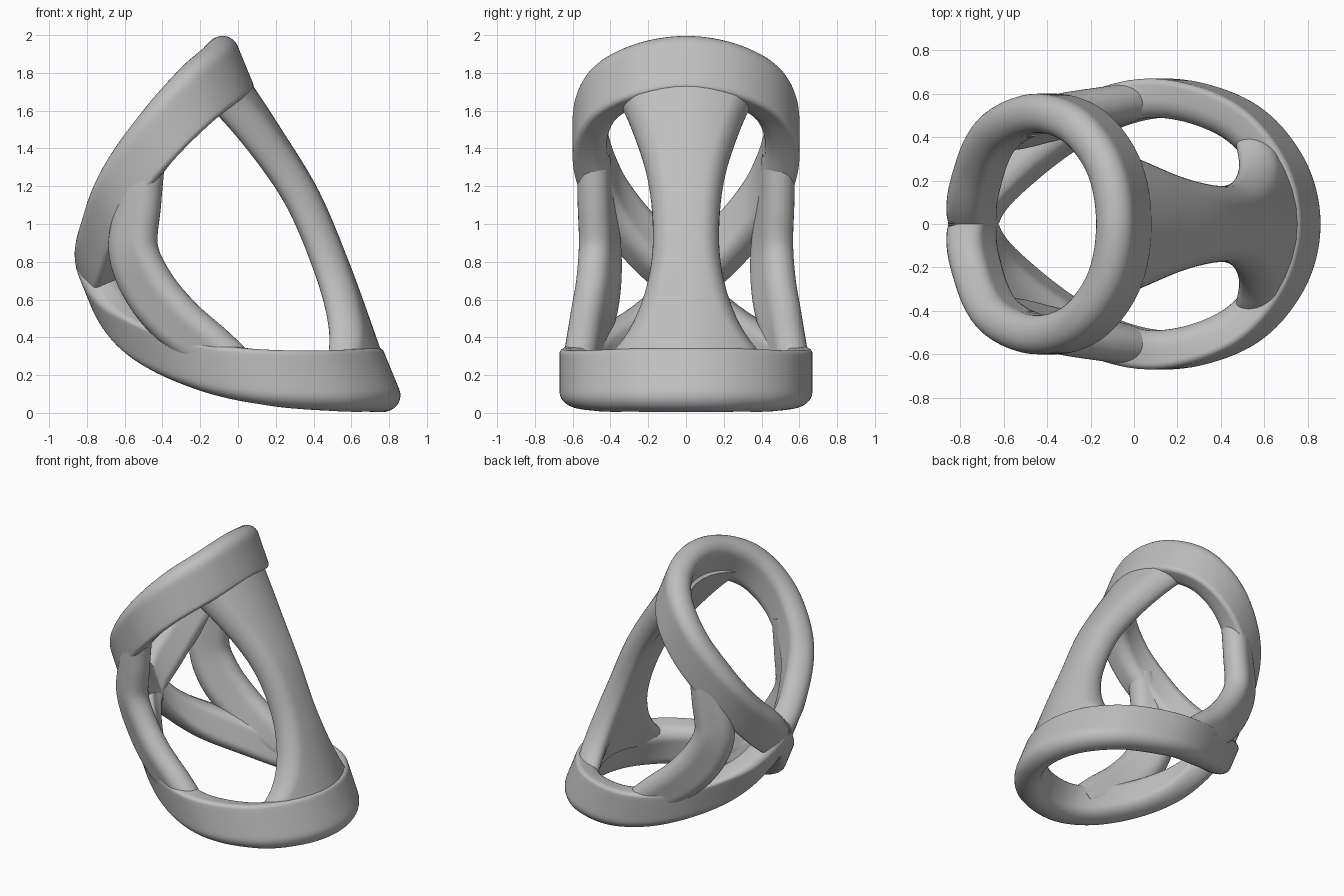
import bpy, bmesh, math
from mathutils import Vector

cube = bpy.data.objects.get("Cube")
if cube:
    bpy.data.objects.remove(cube)

grey = bpy.data.materials.new("plain_grey")
grey.use_nodes = True
grey.diffuse_color = (0.52, 0.52, 0.52, 1)
grey.node_tree.nodes["Principled BSDF"].inputs["Base Color"].default_value = (0.52, 0.52, 0.52, 1)

HALF_T = 0.09                                    # half the wall thickness
ROUND = 0.085
EDGE = 0.03
AXIS = Vector((-0.38, 0, 0.925)).normalized()    # slanted direction of the band height


def spline(pts, steps, closed=False):
    """Catmull-Rom samples through the points."""
    p = [Vector(q) for q in pts]
    n = len(p)
    get = (lambda i: p[i % n]) if closed else (lambda i: p[max(0, min(n - 1, i))])
    out = []
    for i in range(n if closed else n - 1):
        a, b, c, d = (get(i + k) for k in (-1, 0, 1, 2))
        for s in range(steps):
            t = s / steps
            out.append(0.5 * (2 * b + (c - a) * t + (2 * a - 5 * b + 4 * c - d) * t ** 2
                              + (3 * b - a - 3 * c + d) * t ** 3))
    if not closed:
        out.append(p[-1])
    return out


def section(half_w, half_t, radii=(ROUND,) * 4):
    """Rounded rectangle as (width, thickness) pairs; radii: top in, low in, low out, top out."""
    corners = []
    for k, (su, sv) in enumerate(((1, 1), (-1, 1), (-1, -1), (1, -1))):
        r = radii[k]
        arc = [math.pi / 2 * (k + s / 7) for s in range(8)]
        corners.append([(su * (half_w - r) + r * math.cos(a), sv * (half_t - r) + r * math.sin(a))
                        for a in arc])
    pts = []
    for k, arc in enumerate(corners):
        pts += arc
        if k % 2 == 0:   # extra points let the wide sides bend
            (u0, v), (u1, _) = arc[-1], corners[k + 1][0]
            pts += [(u0 + (u1 - u0) * f / 8, v) for f in range(1, 8)]
    return pts


def loft(name, rings):
    bm = bmesh.new()
    loops = [[bm.verts.new(v) for v in ring] for ring in rings]
    n = len(loops[0])
    for a, b in zip(loops, loops[1:]):
        for i in range(n):
            bm.faces.new((a[i], a[(i + 1) % n], b[(i + 1) % n], b[i]))
    bm.faces.new(loops[0])
    bm.faces.new(loops[-1])
    bmesh.ops.recalc_face_normals(bm, faces=bm.faces)
    mesh = bpy.data.meshes.new(name)
    bm.to_mesh(mesh)
    bm.free()
    mesh.materials.append(grey)
    obj = bpy.data.objects.new(name, mesh)
    bpy.context.collection.objects.link(obj)
    bpy.ops.object.select_all(action="DESELECT")
    bpy.context.view_layer.objects.active = obj
    obj.select_set(True)
    bpy.ops.object.shade_smooth_by_angle(angle=math.radians(40))


def tangents(path):
    last = len(path) - 1
    return [(path[min(i + 1, last)] - path[max(i - 1, 0)]).normalized() for i in range(last + 1)]


def band(name, path, low_out, top_out):
    """Sweep a band; low_out and top_out give the outer edge radii at each point."""
    rings = []
    for p, t in zip(path, tangents(path)):
        n = t.cross(AXIS).normalized()
        radii = (ROUND, ROUND, low_out(p), top_out(p))
        rings.append([p + AXIS * u + n * v for u, v in section(0.165, HALF_T, radii)])
    loft(name, rings)


def flip(pts):
    return [(x, -y, z) for x, y, z in reversed(pts)]


# One closed figure-of-eight path: upper loop, then lower loop, crossing at the -x side
cross = (-0.74, 0, 0.715)
upper = [(-0.715, 0.24, 0.94), (-0.62, 0.425, 1.19), (-0.43, 0.51, 1.46), (-0.24, 0.45, 1.67),
         (-0.10, 0.26, 1.79)]
lower = [(-0.575, 0.23, 0.45), (-0.25, 0.47, 0.275), (0.11, 0.58, 0.19), (0.46, 0.49, 0.165),
         (0.67, 0.27, 0.165)]
top_loop = [cross] + upper + [(-0.055, 0, 1.835)] + flip(upper)
low_loop = [cross] + lower + [(0.74, 0, 0.165)] + flip(lower)
STEPS = 10
eight = spline(top_loop + low_loop, STEPS, closed=True)
half = len(top_loop) * STEPS
band("upper_band", eight[:half + 1], lambda p: EDGE, lambda p: ROUND)
band("lower_band", eight[half:] + eight[:1], lambda p: ROUND,
     lambda p: EDGE + (ROUND - EDGE) * max(0, min(1, (-p.x - 0.5) / 0.2)))

# Wide waisted panel on the +x side, curved like the bands
centre = spline([(-0.06, 0, 1.78), (0.15, 0, 1.46), (0.35, 0, 1.13), (0.51, 0, 0.75),
                 (0.63, 0, 0.42), (0.69, 0, 0.25)], 8)
rings = []
for i, (p, t) in enumerate(zip(centre, tangents(centre))):
    f = 2 * i / (len(centre) - 1) - 1
    w = min(0.41, 0.175 + (0.44 if f > 0 else 0.23) * f * f)
    n = t.cross(Vector((0, -1, 0))).normalized()
    n = n if n.x > 0 else -n
    rings.append([p + Vector((0, u, 0)) + n * (v - 0.9 * u * u) for u, v in section(w, HALF_T)])
loft("front_panel", rings)

# Side struts joining the two loops, ends buried in the bands
for side, label in ((1, "left"), (-1, "right")):
    path = spline([(-0.475, 0.49, 1.36), (-0.52, 0.475, 1.12), (-0.555, 0.455, 0.87),
                   (-0.47, 0.465, 0.66), (-0.32, 0.50, 0.48), (-0.13, 0.535, 0.33),
                   (-0.01, 0.56, 0.24)], 8)
    rings = []
    for i, (p, t) in enumerate(zip(path, tangents(path))):
        f = i / (len(path) - 1)
        bulge = math.sin(math.pi * f)
        n = Vector((-0.3 - 0.25 * bulge, 0.93, -0.12))
        n = (n - t * n.dot(t)).normalized()
        a = n.cross(t)
        ring = [p + a * u + n * v
                for u, v in section(0.088 + 0.05 * bulge + 0.02 * f, HALF_T - 0.003)]
        rings.append([Vector((q.x, q.y * side, q.z)) for q in ring])
    loft(label + "_strut", rings)
